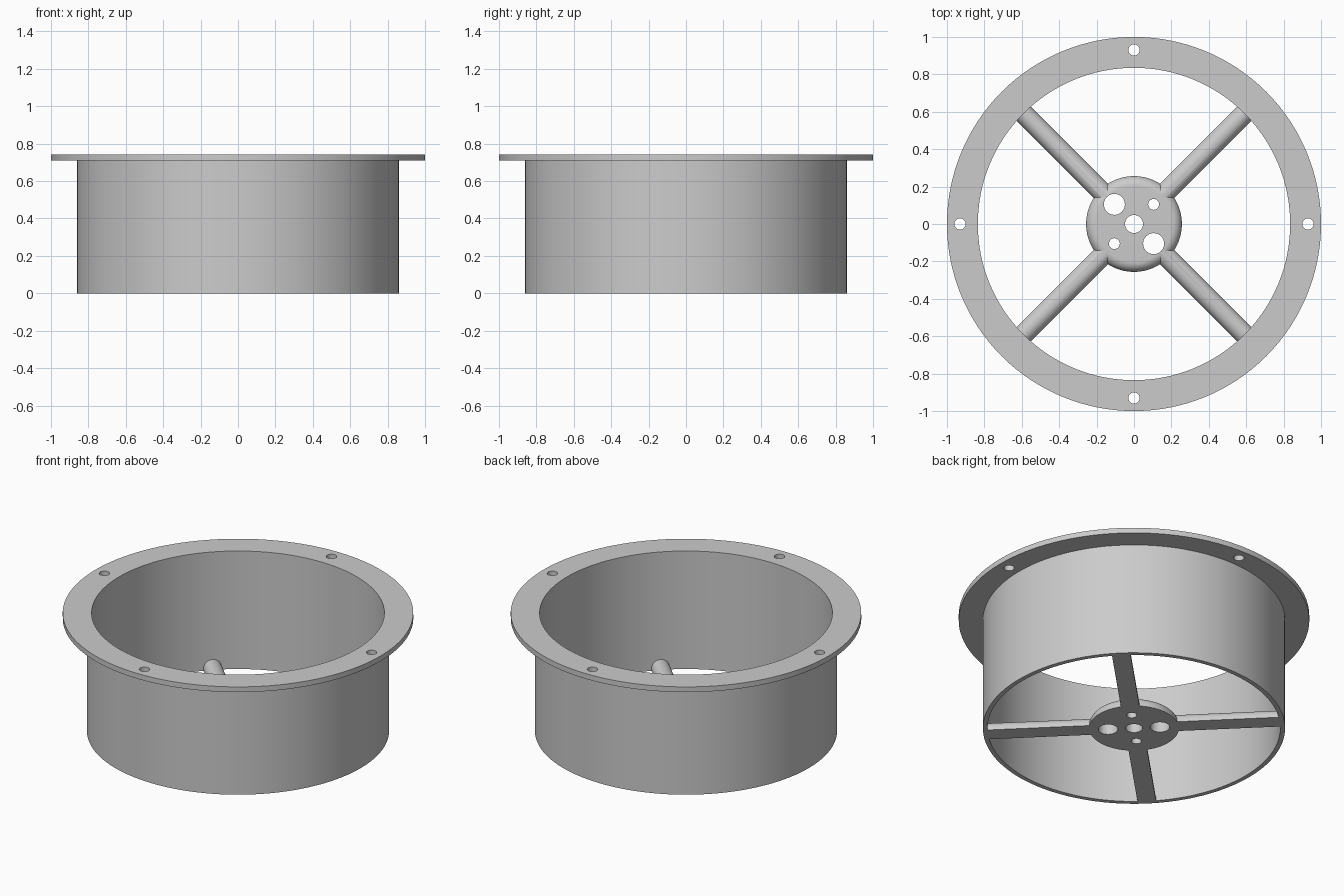
import bpy, bmesh, math
from mathutils import Matrix

old = bpy.data.objects.get("Cube")
if old:
    bpy.data.objects.remove(old, do_unlink=True)

# Main sizes
SEGMENTS = 128
RIM_INNER, RIM_OUTER = 0.835, 0.862
FLANGE_BOTTOM, FLANGE_TOP = 0.71, 0.743
HUB_RADIUS, HUB_HEIGHT, ROUNDING = 0.256, 0.066, 0.053

grey = bpy.data.materials.new("light grey")
grey.use_nodes = True
colour = (0.6, 0.6, 0.6, 1)
grey.diffuse_color = colour
grey.node_tree.nodes["Principled BSDF"].inputs["Base Color"].default_value = colour


def make_object(name, bm):
    bmesh.ops.recalc_face_normals(bm, faces=bm.faces)
    mesh = bpy.data.meshes.new(name)
    bm.to_mesh(mesh)
    bm.free()
    mesh.materials.append(grey)
    obj = bpy.data.objects.new(name, mesh)
    bpy.context.collection.objects.link(obj)
    return obj


def lathe(name, profile, closed):
    """Turn a (radius, height) profile around the z axis."""
    bm = bmesh.new()
    verts = [bm.verts.new((r, 0, z)) for r, z in profile]
    pairs = list(zip(verts, verts[1:]))
    if closed:
        pairs.append((verts[-1], verts[0]))
    edges = [bm.edges.new(p) for p in pairs]
    bmesh.ops.spin(bm, geom=verts + edges, cent=(0, 0, 0), axis=(0, 0, 1),
                   angle=math.tau, steps=SEGMENTS, use_duplicate=False)
    bmesh.ops.remove_doubles(bm, verts=bm.verts, dist=0.0001)
    return make_object(name, bm)


def make_spoke(angle):
    """Flat-bottomed bar with a half-round top, running out into the rim."""
    bm = bmesh.new()
    base = HUB_HEIGHT - ROUNDING
    arc = [(ROUNDING * math.cos(math.pi * i / 24),
            base - 0.0003 + ROUNDING * math.sin(math.pi * i / 24)) for i in range(25)]
    outline = [(ROUNDING, 0)] + arc + [(-ROUNDING, 0)]
    end = bm.faces.new([bm.verts.new((0.17, y, z)) for y, z in outline])
    grown = bmesh.ops.extrude_face_region(bm, geom=[end], use_keep_orig=True)
    moved = [v for v in grown["geom"] if isinstance(v, bmesh.types.BMVert)]
    bmesh.ops.translate(bm, verts=moved, vec=(0.675, 0, 0))
    bm.transform(Matrix.Rotation(angle, 4, "Z"))
    return make_object("spoke", bm)


def combine(target, other, operation):
    mod = target.modifiers.new(operation, "BOOLEAN")
    mod.operation = operation
    mod.solver = "EXACT"
    mod.object = other
    bpy.context.view_layer.objects.active = target
    bpy.ops.object.modifier_apply(modifier=mod.name)
    bpy.data.objects.remove(other, do_unlink=True)


def drill(target, holes, height):
    """Cut round vertical holes given as (x, y, radius)."""
    bm = bmesh.new()
    for x, y, r in holes:
        bmesh.ops.create_cone(bm, cap_ends=True, segments=40, radius1=r, radius2=r,
                              depth=0.4, matrix=Matrix.Translation((x, y, height)))
    cutter = make_object("hole_cutter", bm)
    cutter.hide_render = True
    combine(target, cutter, "DIFFERENCE")


# Cylindrical rim with its mounting flange
rim = lathe("rim_and_flange", [
    (RIM_INNER, 0), (RIM_OUTER, 0), (RIM_OUTER, FLANGE_BOTTOM),
    (1, FLANGE_BOTTOM), (1, FLANGE_TOP), (RIM_INNER, FLANGE_TOP)], True)
drill(rim, [(0.93, 0, 0.03), (-0.93, 0, 0.03), (0, 0.93, 0.03), (0, -0.93, 0.03)],
      FLANGE_TOP)

# Round-edged hub disc
shoulder = HUB_RADIUS - ROUNDING
rounded = [(shoulder + ROUNDING * math.cos(math.pi / 2 * i / 12),
            HUB_HEIGHT - ROUNDING + ROUNDING * math.sin(math.pi / 2 * i / 12))
           for i in range(13)]
hub = lathe("hub_and_spokes", [(0, 0), (HUB_RADIUS, 0)] + rounded + [(0, HUB_HEIGHT)], False)

# Four diagonal spokes merged into the hub, then the hub holes
for i in range(4):
    combine(hub, make_spoke(math.pi / 4 + i * math.pi / 2), "UNION")
d = 0.105
drill(hub, [(0, 0, 0.048), (-d, d, 0.056), (d, -d, 0.056), (d, d, 0.029), (-d, -d, 0.029)], 0)

# Smooth round surfaces, crisp edges
for obj in (rim, hub):
    bpy.ops.object.select_all(action="DESELECT")
    obj.select_set(True)
    bpy.context.view_layer.objects.active = obj
    bpy.ops.object.shade_smooth_by_angle(angle=math.radians(30))
